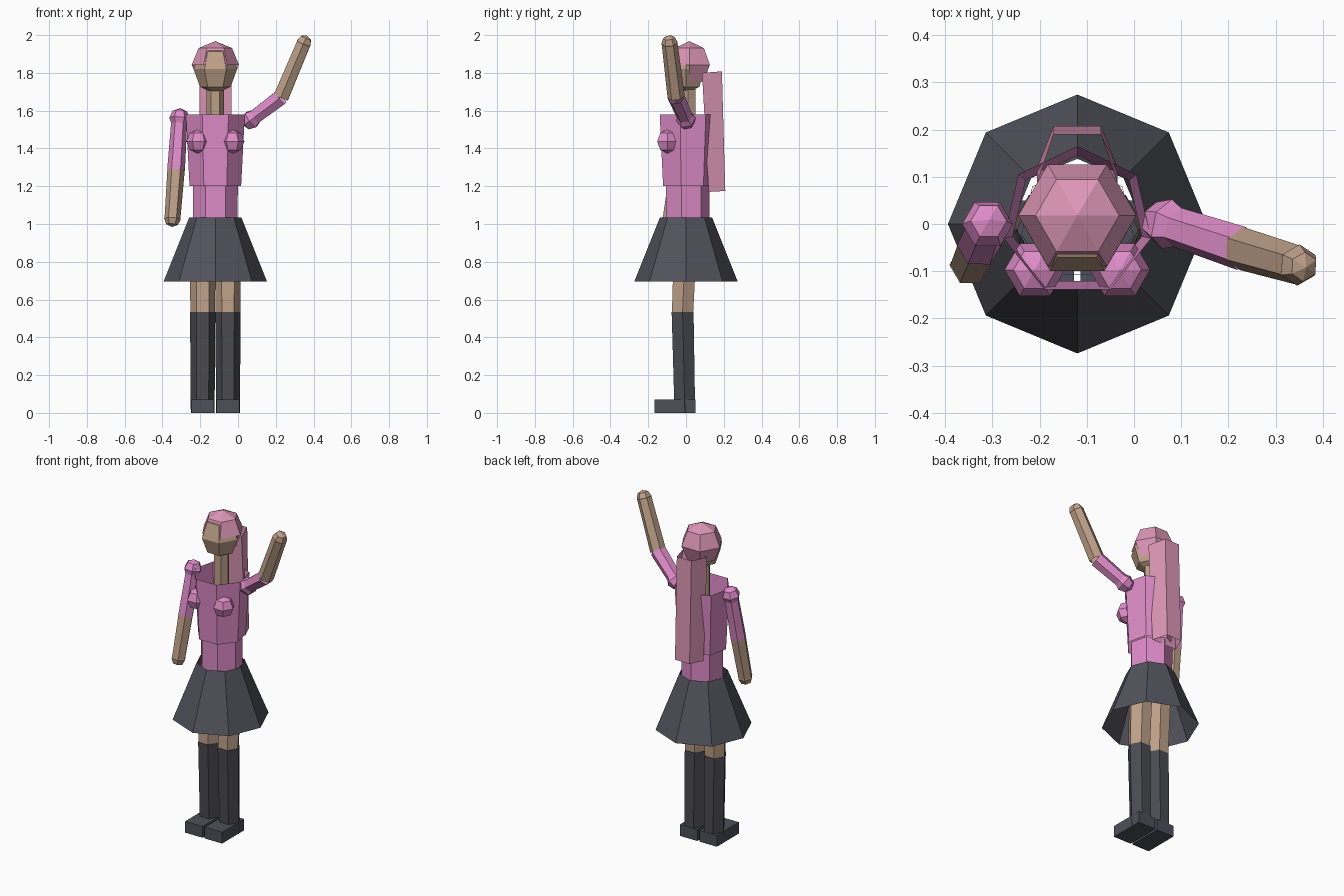
import bpy, bmesh, math
from mathutils import Vector as V

if "Cube" in bpy.data.objects:
    bpy.data.objects.remove(bpy.data.objects["Cube"])

CX = -0.12  # body axis; the raised arm pushes the body off centre


def material(name, rgb):
    m = bpy.data.materials.new(name)
    lin = [(c / 255 / 12.92) if c < 11 else ((c / 255 + 0.055) / 1.055) ** 2.4 for c in rgb]
    m.diffuse_color = (*lin, 1)
    m.use_nodes = True
    m.node_tree.nodes["Principled BSDF"].inputs["Base Color"].default_value = m.diffuse_color
    return m


PINK = material("pink_cloth", (222, 140, 200))
HAIR = material("rose_hair", (220, 150, 182))
SKIN = material("skin", (190, 160, 137))
DARK = material("dark_cloth", (82, 83, 92))
BOOT = material("boot_black", (74, 75, 81))
SHOE = material("shoe_grey", (78, 79, 90))


def ngon(c, r, n, rot=0.0, quat=None):
    pts = []
    for i in range(n):
        a = math.radians(rot) + math.tau * i / n
        p = V((r * math.cos(a), r * math.sin(a), 0))
        pts.append(V(c) + (quat @ p if quat else p))
    return pts


def loft(name, rings, mat, keep=None):
    """Skin a stack of rings (a one-point ring is a pole); keep filters faces by centre."""
    bm = bmesh.new()
    vs = [[bm.verts.new(p) for p in ring] for ring in rings]
    n = max(len(r) for r in rings)
    for a, b in zip(vs, vs[1:]):
        for i in range(n):
            j = (i + 1) % n
            lo = [a[i], a[j]] if len(a) > 1 else [a[0]]
            hi = [b[j], b[i]] if len(b) > 1 else [b[0]]
            bm.faces.new(lo + hi)
    bmesh.ops.recalc_face_normals(bm, faces=bm.faces)
    if keep:
        bad = [f for f in bm.faces if not keep(f.calc_center_median())]
        bmesh.ops.delete(bm, geom=bad, context='FACES')
    me = bpy.data.meshes.new(name)
    bm.to_mesh(me)
    bm.free()
    me.materials.append(mat)
    ob = bpy.data.objects.new(name, me)
    bpy.context.collection.objects.link(ob)
    return ob


def ball(name, c, r, mat, zs=1.0, quat=None, keep=None):
    """Six-sided, four-ring sphere."""
    rings = []
    for k in range(5):
        t = math.pi * k / 4 - math.pi / 2
        off = V((0, 0, r * zs * math.sin(t)))
        p = V(c) + (quat @ off if quat else off)
        rings.append([p] if k in (0, 4) else ngon(p, r * math.cos(t), 6, 0, quat))
    return loft(name, rings, mat, keep)


def level_tube(name, c0, c1, r0, r1, n, rot, mat):
    return loft(name, [ngon(c0, r0, n, rot), ngon(c1, r1, n, rot)], mat)


def aim(a, b):
    return V((0, 0, -1)).rotation_difference((V(b) - V(a)).normalized())


def limb(name, a, b, r0, r1, mat):
    q = aim(a, b)
    return loft(name, [ngon(a, r0, 6, 0, q), ngon(b, r1, 6, 0, q)], mat)


# Shirt and skirt: open shells
level_tube("shirt_chest", (CX, 0.005, 1.20), (CX, 0.005, 1.58), 0.140, 0.160, 7, 90, PINK)
level_tube("shirt_waist", (CX, 0.003, 1.01), (CX, 0.003, 1.205), 0.121, 0.122, 7, 90, PINK)
level_tube("skirt", (CX, 0, 0.695), (CX, 0, 1.035), 0.274, 0.138, 8, 0, DARK)

# Neck, head and hair
level_tube("neck", (CX, 0.01, 1.50), (CX, 0.01, 1.74), 0.046, 0.046, 6, 0, SKIN)
ball("head", (CX, 0.0, 1.82), 0.115, SKIN, zs=1.15)
# Hair covers the whole crown, and the rear half down to the nape
ball("hair_cap", (CX, 0.018, 1.843), 0.125, HAIR,
     keep=lambda c: c.z > 1.843 or (c.y > 0.03 and c.z > 1.78))


def tail_ring(y0, y1, z0, z1):
    return [V((CX - 0.085, y0, z0)), V((CX + 0.085, y0, z0)),
            V((CX + 0.05, y1, z1)), V((CX - 0.05, y1, z1))]


loft("ponytail", [tail_ring(0.12, 0.208, 1.17, 1.175), tail_ring(0.085, 0.19, 1.80, 1.808)], HAIR)

# Paired parts
for side, s in (("right", -1), ("left", 1)):
    ball(side + "_bust", (CX + s * 0.09, -0.097, 1.437), 0.064, PINK)
    lx = CX + s * 0.067
    hip, knee, foot = (lx, 0.0, 0.98), (lx, -0.018, 0.535), (lx, -0.006, 0.0)
    level_tube(side + "_thigh", knee, hip, 0.065, 0.071, 6, 0, SKIN)
    level_tube(side + "_boot", foot, knee, 0.063, 0.067, 6, 0, BOOT)
    # Shoe block
    bpy.ops.mesh.primitive_cube_add(size=1, location=(lx, -0.058, 0.035))
    shoe = bpy.context.object
    shoe.name = side + "_shoe"
    shoe.scale = (0.12, 0.216, 0.07)
    shoe.data.materials.append(SHOE)

# Arms: one hanging, one raised
arms = {
    "lowered": ((-0.31, 0, 1.56), (-0.328, -0.045, 1.285), (-0.347, -0.087, 1.028)),
    "raised": ((0.07, 0, 1.553), (0.228, -0.052, 1.672), (0.348, -0.087, 1.957)),
}
for name, (shoulder, elbow, hand) in arms.items():
    ball(name + "_shoulder", shoulder, 0.054, PINK, quat=aim(shoulder, elbow))
    limb(name + "_sleeve", shoulder, elbow, 0.042, 0.047, PINK)
    limb(name + "_forearm", elbow, hand, 0.046, 0.042, SKIN)
    ball(name + "_hand", hand, 0.044, SKIN, quat=aim(elbow, hand))
